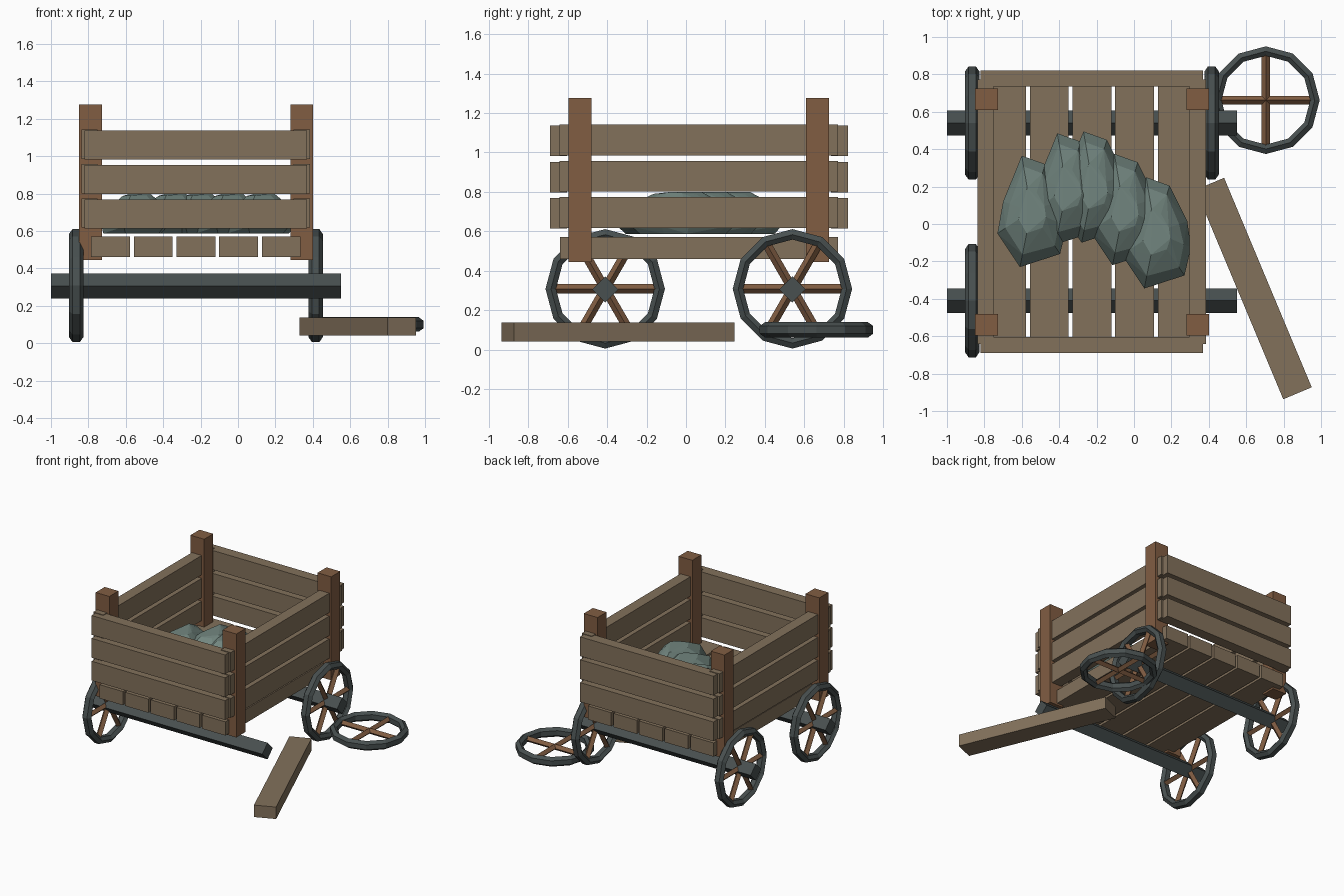
import bpy, bmesh, random
from math import pi, sin, cos, radians
from mathutils import Matrix, Vector

if "Cube" in bpy.data.objects:
    bpy.data.objects.remove(bpy.data.objects["Cube"])


def material(name, rgb):
    m = bpy.data.materials.new(name)
    m.diffuse_color = (*rgb, 1)
    m.use_nodes = True
    m.node_tree.nodes["Principled BSDF"].inputs["Base Color"].default_value = m.diffuse_color
    return m


PLANK = material("plank_wood", (0.225, 0.165, 0.105))
POST = material("post_wood", (0.22, 0.11, 0.055))
IRON = material("dark_iron", (0.065, 0.08, 0.08))
STONE = material("grey_green_stone", (0.17, 0.24, 0.215))


def add(name, bm, mat, matrix=Matrix()):
    bmesh.ops.recalc_face_normals(bm, faces=bm.faces)
    me = bpy.data.meshes.new(name)
    bm.to_mesh(me)
    bm.free()
    me.materials.append(mat)
    ob = bpy.data.objects.new(name, me)
    ob.matrix_world = matrix
    bpy.context.collection.objects.link(ob)
    return ob


def bar(name, size, mat, matrix):
    bm = bmesh.new()
    bmesh.ops.create_cube(bm, size=1)
    bmesh.ops.scale(bm, vec=size, verts=bm.verts)
    return add(name, bm, mat, matrix)


def box(name, x, y, z, mat):
    size = (x[1] - x[0], y[1] - y[0], z[1] - z[0])
    mid = Vector((sum(x) / 2, sum(y) / 2, sum(z) / 2))
    return bar(name, size, mat, Matrix.Translation(mid))


# floor planks
for i in range(5):
    x = -0.785 + i * 0.228
    box(f"floor_plank_{i}", (x, x + 0.208), (-0.64, 0.77), (0.46, 0.57), PLANK)

# corner posts
for x in (-0.85, 0.28):
    for y in (-0.595, 0.61):
        box("corner_post", (x, x + 0.122), (y, y + 0.115), (0.445, 1.277), POST)

# side and end boards
for i in range(3):
    z = 0.615 + i * 0.184
    for x in (-0.838, 0.297):
        box("side_board", (x, x + 0.088), (-0.642, 0.772), (z + 0.002, z + 0.158), PLANK)
    for y in (-0.69, 0.735):
        box("end_board", (-0.82, 0.368), (y, y + 0.087), (z - 0.002, z + 0.153), PLANK)

# axles: square beams turned on edge
AXLE_Y = (-0.41, 0.54)
for y in AXLE_Y:
    m = Matrix.Translation((-0.225, y, 0.305)) @ Matrix.Rotation(pi / 4, 4, 'X')
    bar("axle", (1.55, 0.094, 0.094), IRON, m)


def wheel(name, matrix, bars, scale=1.0):
    # twelve-sided iron rim around local z
    profile = [(0.303, -0.02), (0.303, 0.02), (0.275, 0.04),
               (0.25, 0.02), (0.25, -0.02), (0.275, -0.04)]
    n = 12
    bm = bmesh.new()
    rings = [[bm.verts.new((r * scale * cos(2 * pi * i / n),
                            r * scale * sin(2 * pi * i / n), h * 0.97))
              for r, h in profile] for i in range(n)]
    for i in range(n):
        a, b = rings[i], rings[(i + 1) % n]
        for j in range(6):
            k = (j + 1) % 6
            bm.faces.new((a[j], b[j], b[k], a[k]))
    add(name + "_rim", bm, IRON, matrix)
    # crossing spokes, turned on edge
    for i in range(bars):
        m = matrix @ Matrix.Rotation(i * pi / bars, 4, 'Z') @ Matrix.Rotation(pi / 4, 4, 'X')
        bar(name + "_spoke", (0.53 * scale, 0.033, 0.033), POST, m)


# upright wheels
for name, x, y in (("front_left_wheel", -0.865, AXLE_Y[0]),
                   ("back_left_wheel", -0.865, AXLE_Y[1]),
                   ("back_right_wheel", 0.415, AXLE_Y[1])):
    turn = Matrix(((0, 0, 1, x), (1, 0, 0, y), (0, 1, 0, 0.308), (0, 0, 0, 1)))
    wheel(name, turn, 3)

# broken-off wheel and loose plank on the ground
wheel("fallen_wheel", Matrix.Translation((0.705, 0.662, 0.1)), 2, 0.95)
bar("fallen_plank", (1.214, 0.165, 0.096), PLANK,
    Matrix.Translation((0.64, -0.345, 0.09)) @ Matrix.Rotation(radians(-67.3), 4, 'Z'))

# heap of faceted stones
outline = [(-0.05, 0.295), (0.075, 0.25), (0.17, 0.06), (0.19, -0.08),
           (0.155, -0.23), (-0.06, -0.30), (-0.18, -0.12), (-0.15, 0.05)]
layers = [(0.587, 0.9), (0.635, 1.0), (0.735, 0.78), (0.795, 0.4)]
for i, (cx, cy) in enumerate([(-0.55, 0.07), (-0.36, 0.19), (-0.22, 0.20),
                              (-0.055, 0.08), (0.115, -0.045)]):
    random.seed(4)
    bm = bmesh.new()
    for z, s in layers:
        for x, y in outline:
            k = s * (1 if s == 1 else random.uniform(0.9, 1.06))
            dz = random.uniform(-0.015, 0.008) if z > 0.6 else 0
            bm.verts.new((x * k, y * k, z + dz))
    hull = bmesh.ops.convex_hull(bm, input=bm.verts)
    loose = {g for g in hull["geom_interior"] if isinstance(g, bmesh.types.BMVert)}
    bmesh.ops.delete(bm, geom=list(loose), context='VERTS')
    add(f"stone_{i}", bm, STONE, Matrix.Translation((cx, cy, 0)))
